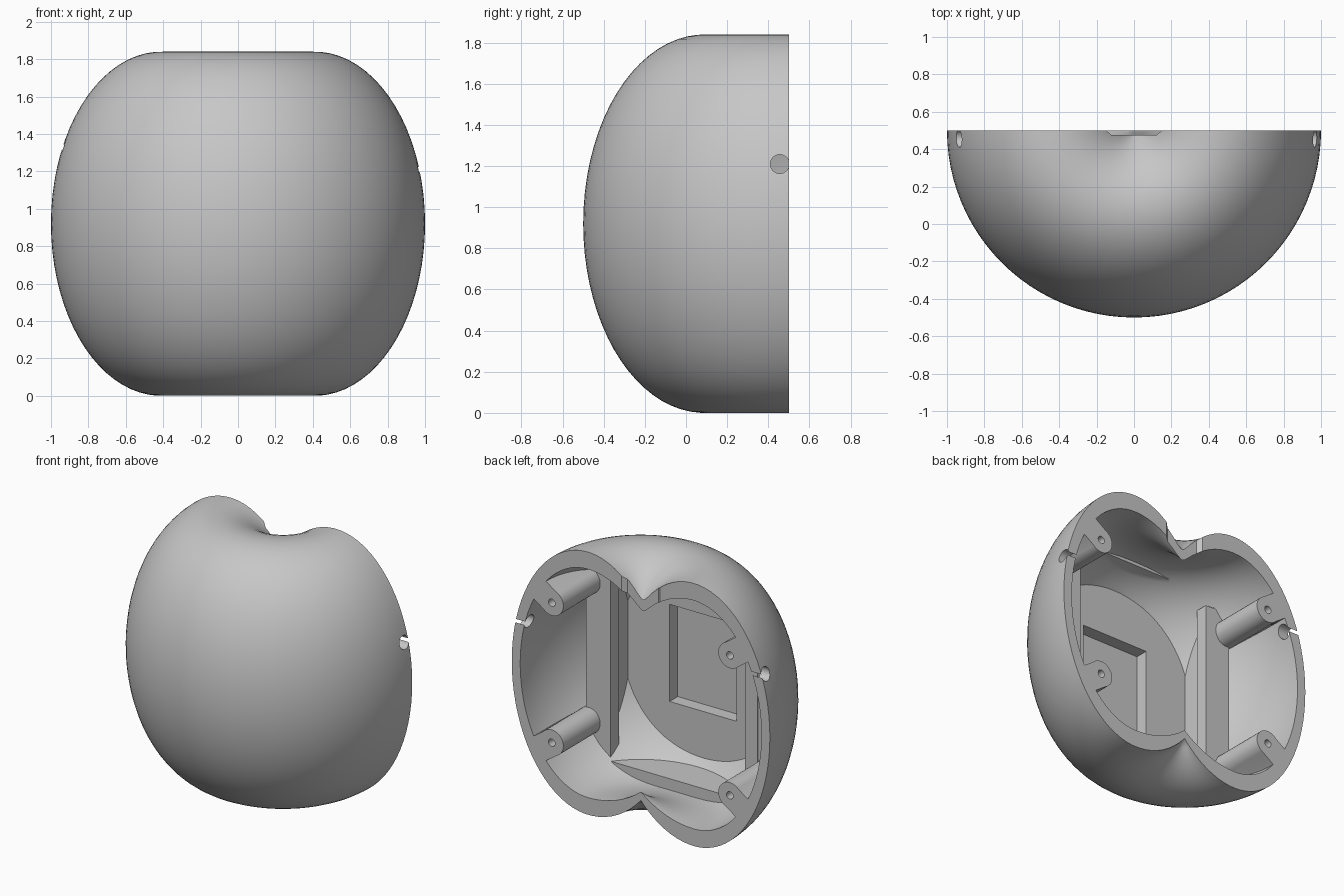
import bpy, bmesh, math
from mathutils import Matrix, Vector

cube = bpy.data.objects.get("Cube")
if cube:
    bpy.data.objects.remove(cube, do_unlink=True)

CUT = 0.5      # y of the open face, also the lathe axis
MID = 0.92     # height of the widest ring
LOBE = 0.41    # radius of the highest ring

grey = bpy.data.materials.new("grey plastic")
grey.use_nodes = True
grey.diffuse_color = (0.57, 0.57, 0.57, 1)
grey.node_tree.nodes["Principled BSDF"].inputs["Base Color"].default_value = (0.57, 0.57, 0.57, 1)


def finish(bm, name):
    bmesh.ops.recalc_face_normals(bm, faces=bm.faces)
    mesh = bpy.data.meshes.new(name)
    bm.to_mesh(mesh)
    bm.free()
    mesh.materials.append(grey)
    ob = bpy.data.objects.new(name, mesh)
    bpy.context.collection.objects.link(ob)
    return ob


def lathe(name, side, top, bottom, height, steps=28):
    """Apple-like solid: one elliptic lobe swept round the axis."""
    pts = []
    a_top = math.acos(-LOBE / top)
    a_bot = math.acos(-LOBE / bottom)
    for i in range(2 * steps + 1):
        f = 1 - i / steps
        a = f * (a_top if f > 0 else a_bot)
        reach = side if math.cos(a) >= 0 else (top if f > 0 else bottom)
        pts.append((max(0, LOBE + reach * math.cos(a)), MID + height * math.sin(a)))
    bm = bmesh.new()
    verts = [bm.verts.new((r, CUT, z)) for r, z in pts]
    edges = [bm.edges.new(p) for p in zip(verts, verts[1:])]
    bmesh.ops.spin(bm, geom=verts + edges, cent=(0, CUT, 0), axis=(0, 0, 1),
                   angle=math.tau, steps=96, use_merge=True)
    bmesh.ops.remove_doubles(bm, verts=bm.verts, dist=0.0005)
    return finish(bm, name)


def box(name, x, y, z, turn=None):
    bm = bmesh.new()
    lo, hi = Vector((x[0], y[0], z[0])), Vector((x[1], y[1], z[1]))
    bmesh.ops.create_cube(bm, size=1, matrix=Matrix.Translation((lo + hi) / 2)
                          @ Matrix.Diagonal((*(hi - lo), 1)))
    if turn:
        bmesh.ops.transform(bm, matrix=turn, verts=bm.verts)
    return finish(bm, name)


def rod(name, centre, radius, length, axis):
    bm = bmesh.new()
    rot = Matrix.Rotation(math.pi / 2, 4, axis)
    bmesh.ops.create_cone(bm, cap_ends=True, segments=32, radius1=radius, radius2=radius,
                          depth=length, matrix=Matrix.Translation(centre) @ rot)
    return finish(bm, name)


def carve(target, tool, operation="DIFFERENCE"):
    mod = target.modifiers.new("carve", "BOOLEAN")
    mod.operation = operation
    mod.solver = "EXACT"
    mod.object = tool
    graph = bpy.context.evaluated_depsgraph_get()
    mesh = bpy.data.meshes.new_from_object(target.evaluated_get(graph))
    target.modifiers.clear()
    target.data = mesh
    bpy.data.objects.remove(tool, do_unlink=True)


# Half of the outer form
shell = lathe("half_shell", 0.59, 0.58, 0.645, 0.92)
carve(shell, box("half", (-2, 2), (-2, CUT), (-1, 3)), "INTERSECT")

# Hollow, reduced by everything that stays solid inside
hollow = lathe("hollow", 0.525, 0.595, 0.703, 0.80)
carve(hollow, box("front_wall", (-2, 2), (-2, -0.19), (-1, 3)))
carve(hollow, box("floor_block", (-0.6, 0.6), (-1, 0.11), (-1, 0.2)))
carve(hollow, box("ceiling_block", (-0.6, 0.6), (-1, 0.02), (1.69, 3)))

bosses = [(sx * 0.69, z, sx, sz) for sx in (-1, 1) for z, sz in ((0.43, -1), (1.41, 1))]
for sx in (-1, 1):
    # Side plate with its rail
    carve(hollow, box("side_plate", sorted((sx * 0.584, sx * 0.71)), (-1, 0.09), (-1, 3)))
    carve(hollow, box("rail", sorted((sx * 0.52, sx * 0.62)), (0, 0.092), (0.17, 1.56)))
for x, z, sx, sz in bosses:
    # Screw boss with a web running out to the wall
    carve(hollow, rod("boss", (x, 0, z), 0.09, 2.4, "X"))
    turn = Matrix.Translation((x, 0, z)) @ Matrix.Rotation(-math.atan2(sz * 0.7, sx), 4, "Y")
    carve(hollow, box("web", (0, 0.6), (-1.2, 1.2), (-0.088, 0.088), turn))

# Rectangular pocket in the front wall
carve(shell, hollow)
carve(shell, box("pocket", (-0.26, 0.26), (-0.28, -0.1), (0.57, 1.25)))

# Screw holes and side pin holes, the right pin sitting higher
for x, z, sx, sz in bosses:
    carve(shell, rod("screw_hole", (x, 0.4, z), 0.026, 0.5, "X"))
for x, z in ((0.97, 1.21), (-0.92, 1.33)):
    carve(shell, rod("pin_hole", (x, 0.456, z), 0.046, 0.3, "Y"))

# Stem slot at the top of the rim
bm = bmesh.new()
base = [bm.verts.new((x, y, 1.4)) for x, y in
        ((-0.16, 0.51), (-0.12, 0.475), (0.12, 0.475), (0.16, 0.51))]
face = bm.faces.new(base)
ext = bmesh.ops.extrude_face_region(bm, geom=[face])["geom"]
bmesh.ops.translate(bm, vec=(0, 0, 0.6), verts=[v for v in ext if isinstance(v, bmesh.types.BMVert)])
carve(shell, finish(bm, "stem_slot"))

# Smooth skin, crisp edges
bpy.ops.object.select_all(action="DESELECT")
shell.select_set(True)
bpy.context.view_layer.objects.active = shell
bpy.ops.object.shade_smooth_by_angle(angle=math.radians(30))
